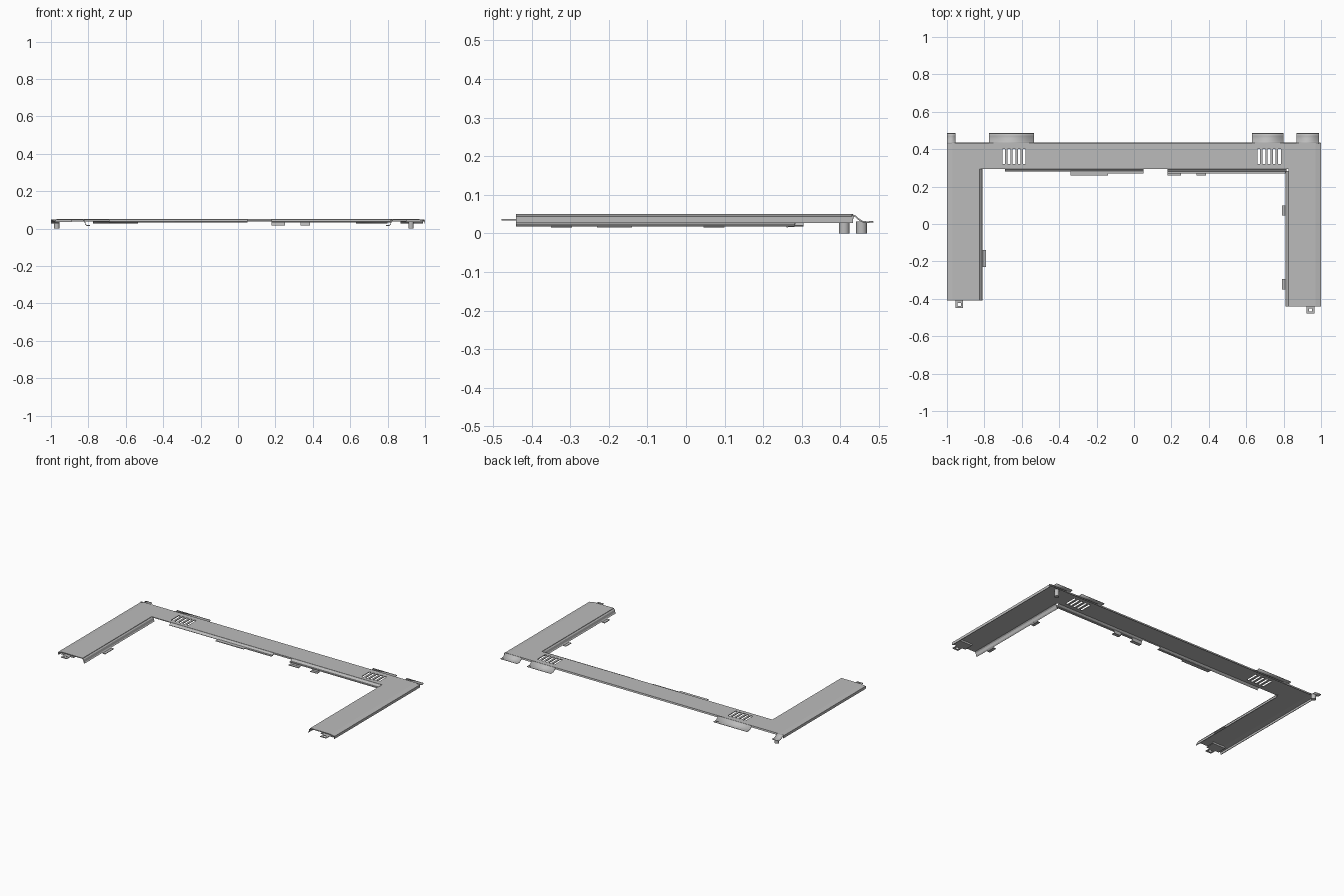
import bpy, bmesh

cube = bpy.data.objects.get("Cube")
if cube:
    bpy.data.objects.remove(cube, do_unlink=True)

grey = bpy.data.materials.new("plain_grey")
grey.use_nodes = True
colour = (0.5, 0.5, 0.5, 1)
grey.diffuse_color = colour
grey.node_tree.nodes["Principled BSDF"].inputs["Base Color"].default_value = colour


def finish(name, bm, thick=0, offset=0):
    mesh = bpy.data.meshes.new(name)
    bm.to_mesh(mesh)
    bm.free()
    mesh.materials.append(grey)
    ob = bpy.data.objects.new(name, mesh)
    bpy.context.collection.objects.link(ob)
    if thick:
        mod = ob.modifiers.new("thickness", "SOLIDIFY")
        mod.thickness, mod.offset = thick, offset
    return ob


def cells(name, xs, ys, keep, height, thick, offset=-1):
    """Sheet made of grid cells; keep(x, y) decides which cells exist."""
    bm = bmesh.new()
    grid = [[bm.verts.new((x, y, height(x))) for y in ys] for x in xs]
    for i in range(len(xs) - 1):
        for j in range(len(ys) - 1):
            if keep((xs[i] + xs[i + 1]) / 2, (ys[j] + ys[j + 1]) / 2):
                bm.faces.new((grid[i][j], grid[i + 1][j],
                              grid[i + 1][j + 1], grid[i][j + 1]))
    loose = [v for v in bm.verts if not v.link_faces]
    bmesh.ops.delete(bm, geom=loose, context="VERTS")
    return finish(name, bm, thick, offset)


def strip(name, profile, axis, lo, hi, thick=0.004):
    """Sweep a (side, z) profile along the x or y axis."""
    bm = bmesh.new()
    rows = []
    for s, z in profile:
        ends = [(t, s, z) if axis == "x" else (s, t, z) for t in (lo, hi)]
        rows.append([bm.verts.new(p) for p in ends])
    for a, b in zip(rows, rows[1:]):
        bm.faces.new((a[0], a[1], b[1], b[0]))
    return finish(name, bm, thick)


def box(name, x0, x1, y0, y1, z0, z1):
    bm = bmesh.new()
    bmesh.ops.create_cube(bm, size=1)
    for v in bm.verts:
        v.co = ((x0, x1)[v.co.x > 0], (y0, y1)[v.co.y > 0], (z0, z1)[v.co.z > 0])
    return finish(name, bm)


# Top plate with two groups of vent slots and drooping outer edges
slots = [(s + i * 0.0275, s + i * 0.0275 + 0.015)
         for s in (-0.704, 0.66) for i in range(5)]
xs = sorted([-1, -0.97, -0.825, 0.825, 0.97, 1] + [x for s in slots for x in s])


def in_plate(x, y):
    if any(a < x < b for a, b in slots) and 0.32 < y < 0.40:
        return False
    return y > 0.295 or x > 0.825 or (x < -0.825 and y > -0.41)


cells("top_plate", xs, [-0.44, -0.41, 0.295, 0.32, 0.40, 0.433], in_plate,
      lambda x: 0.044 if abs(x) > 0.99 else 0.05, 0.005)

# Outer skirts and rear edge
strip("right_skirt", [(-0.998, 0.044), (-0.998, 0.027)], "y", -0.41, 0.433)
strip("left_skirt", [(0.998, 0.044), (0.998, 0.027)], "y", -0.44, 0.433)
strip("rear_edge", [(0.431, 0.048), (0.433, 0.039)], "x", -0.998, 0.998)

# Stepped flanges along the inside of the arms
for name, s, lo, hi in (("right", -1, -0.41, 0.305), ("left", 1, -0.44, 0.283)):
    strip(name + "_arm_flange",
          [(s * 0.829, 0.048), (s * 0.82, 0.04), (s * 0.816, 0.025), (s * 0.811, 0.019)],
          "y", lo, hi)

# Flanges along the inside of the bridge
for name, lo, hi in (("right", -0.69, 0.05), ("left", 0.18, 0.815)):
    strip(name + "_bridge_flange",
          [(0.297, 0.048), (0.29, 0.041), (0.282, 0.035)], "x", lo, hi)
box("bridge_middle_edge", 0.05, 0.18, 0.294, 0.298, 0.04, 0.048)
box("right_ledge", -0.34, 0.05, 0.27, 0.285, 0.034, 0.038)
box("right_ledge_tab", -0.34, -0.14, 0.258, 0.27, 0.034, 0.038)
box("left_ledge", 0.18, 0.81, 0.27, 0.285, 0.032, 0.037)

# Small hooks under the bridge and arms
for i, (lo, hi) in enumerate(((0.18, 0.25), (0.335, 0.385))):
    strip(f"bridge_hook_{i + 1}", [(0.284, 0.035), (0.28, 0.018), (0.26, 0.018)],
          "x", lo, hi)
for name, s, lo, hi in (("right_hook", -1, -0.23, -0.14),
                        ("left_rear_hook", 1, 0.045, 0.10),
                        ("left_front_hook", 1, -0.35, -0.295)):
    strip(name, [(s * 0.814, 0.022), (s * 0.808, 0.017), (s * 0.79, 0.017)], "y", lo, hi)

# Curved tabs along the rear
curve = [(0.43, 0.048), (0.438, 0.045), (0.447, 0.037), (0.457, 0.031),
         (0.47, 0.029), (0.485, 0.031)]
for i, (lo, hi) in enumerate(((-1, -0.955), (-0.775, -0.535), (0.63, 0.80), (0.87, 0.99))):
    tab = strip(f"rear_tab_{i + 1}", curve, "x", lo, hi)
    bpy.ops.object.select_all(action="DESELECT")
    tab.select_set(True)
    bpy.context.view_layer.objects.active = tab
    bpy.ops.object.shade_smooth_by_angle()

# Front lugs with screw holes, each on a tray under the arm end
for name, cx, end in (("right", -0.934, -0.41), ("left", 0.944, -0.44)):
    cells(name + "_front_lug",
          [cx + d for d in (-0.021, -0.009, 0.009, 0.021)],
          [end + d for d in (-0.038, -0.028, -0.012, 0.0)],
          lambda x, y, c=cx, e=end: abs(x - c) > 0.005 or abs(y - e + 0.02) > 0.005,
          lambda x: 0.036, 0.004, 0)
    box(name + "_end_tray", cx - 0.045, cx + 0.045, end, end + 0.06, 0.034, 0.038)
    box(name + "_tray_wall", cx - 0.045, cx + 0.045, end + 0.056, end + 0.06, 0.036, 0.046)

# Locating pegs at the rear corners
for name, x, y, top in (("right_peg", -0.969, 0.455, 0.031), ("left_peg", 0.925, 0.41, 0.046)):
    bm = bmesh.new()
    bmesh.ops.create_cone(bm, cap_ends=True, segments=20, radius1=0.014,
                          radius2=0.014, depth=top)
    bmesh.ops.translate(bm, verts=bm.verts, vec=(x, y, top / 2))
    peg = finish(name, bm)
    bpy.ops.object.select_all(action="DESELECT")
    peg.select_set(True)
    bpy.context.view_layer.objects.active = peg
    bpy.ops.object.shade_smooth_by_angle()
